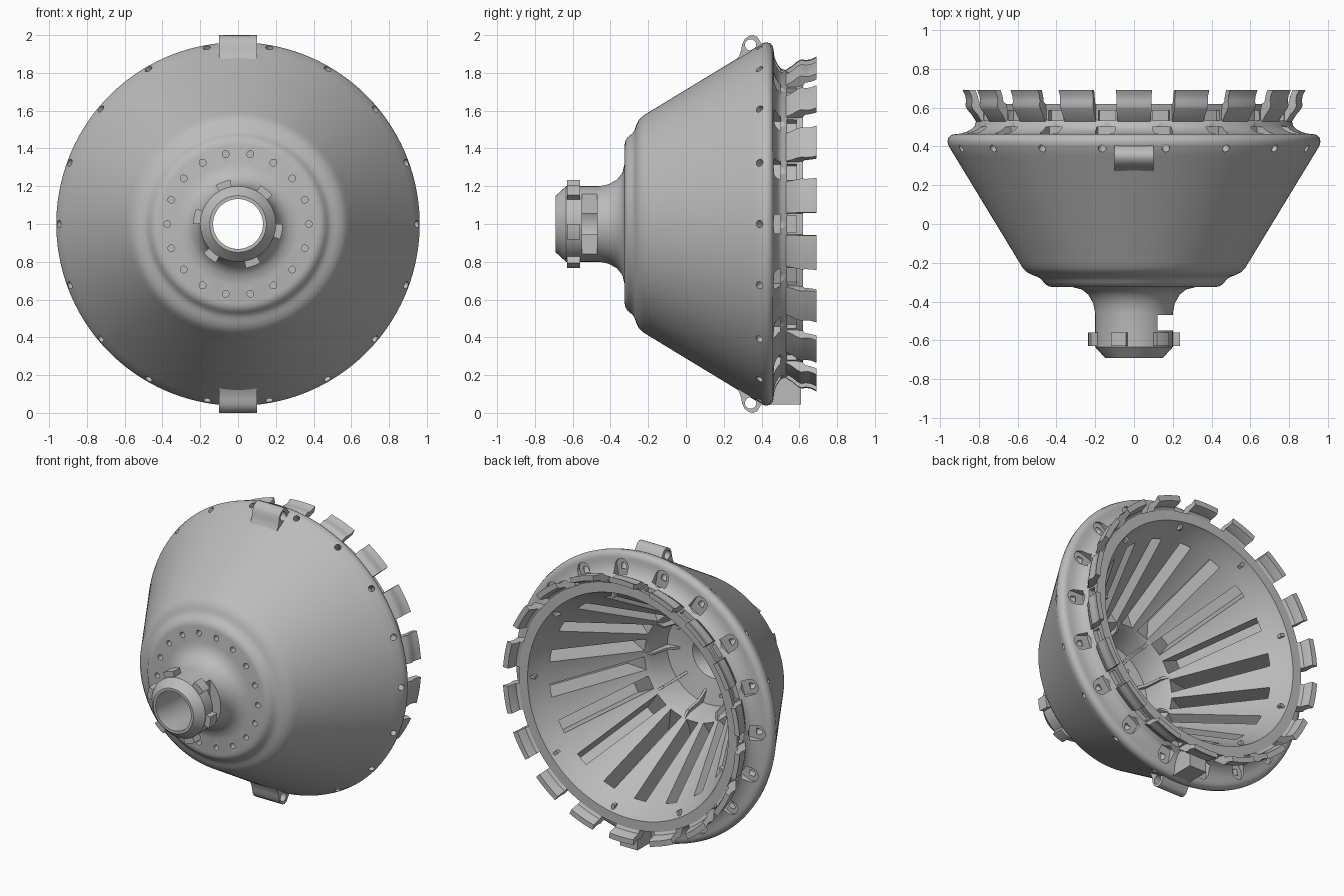
import bpy, bmesh, math
from mathutils import Vector

cube = bpy.data.objects.get("Cube")
if cube:
    bpy.data.objects.remove(cube, do_unlink=True)

grey = bpy.data.materials.new("cast grey")
grey.use_nodes = True
colour = (0.5, 0.5, 0.5, 1)
grey.diffuse_color = colour
grey.node_tree.nodes["Principled BSDF"].inputs["Base Color"].default_value = colour

PITCH = math.radians(20)
SEGS = 180
AROUND = [i * PITCH for i in range(18)]           # in line with the teeth
BETWEEN = [(i + 0.5) * PITCH for i in range(18)]  # in line with the gaps


def place(r, y, angle, t=0):
    """Radius, depth and sideways offset at an angle measured from the top."""
    s, c = math.sin(angle), math.cos(angle)
    return Vector((r * s + t * c, y, 1 + r * c - t * s))


def activate(ob):
    bpy.ops.object.select_all(action='DESELECT')
    ob.select_set(True)
    bpy.context.view_layer.objects.active = ob


def smooth(ob):
    activate(ob)
    bpy.ops.object.shade_smooth_by_angle(angle=math.radians(38))


def finish(name, bm):
    bmesh.ops.recalc_face_normals(bm, faces=bm.faces)
    mesh = bpy.data.meshes.new(name)
    bm.to_mesh(mesh)
    bm.free()
    ob = bpy.data.objects.new(name, mesh)
    bpy.context.collection.objects.link(ob)
    mesh.materials.append(grey)
    smooth(ob)
    return ob


def loft(bm, rings, wrap):
    """Skin a row of closed outlines, capping the ends unless they wrap."""
    n = len(rings[0])
    pairs = list(zip(rings, rings[1:])) + ([(rings[-1], rings[0])] if wrap else [])
    for a, b in pairs:
        for k in range(n):
            bm.faces.new((a[k], a[(k + 1) % n], b[(k + 1) % n], b[k]))
    if not wrap:
        bm.faces.new(rings[0])
        bm.faces.new(rings[-1])


def revolve(name, outline):
    bm = bmesh.new()
    rings = [[bm.verts.new(place(r, y, math.tau * i / SEGS)) for r, y in outline]
             for i in range(SEGS)]
    loft(bm, rings, True)
    return finish(name, bm)


def arcs(name, outline, angles, half, steps=6):
    """Sweep an outline through a short arc at every angle."""
    bm = bmesh.new()
    for a in angles:
        rings = [[bm.verts.new(place(r, y, a + half * (2 * i / steps - 1))) for r, y in outline]
                 for i in range(steps + 1)]
        loft(bm, rings, False)
    return finish(name, bm)


def blocks(name, outline, angles, width):
    """Extrude an outline sideways at every angle."""
    bm = bmesh.new()
    for a in angles:
        rings = [[bm.verts.new(place(r, y, a, t)) for r, y in outline]
                 for t in (-width / 2, width / 2)]
        loft(bm, rings, False)
    return finish(name, bm)


def rect(r0, r1, y0, y1):
    return [(r0, y0), (r1, y0), (r1, y1), (r0, y1)]


def rods(name, ends, radius, sides=16):
    bm = bmesh.new()
    for a, b in ends:
        d = b - a
        m = d.to_track_quat('Z', 'Y').to_matrix().to_4x4()
        m.translation = (a + b) / 2
        bmesh.ops.create_cone(bm, cap_ends=True, segments=sides, radius1=radius,
                              radius2=radius, depth=d.length, matrix=m)
    return finish(name, bm)


def cut(ob, cutter):
    cutter.hide_render = True
    mod = ob.modifiers.new("cut", 'BOOLEAN')
    mod.operation, mod.solver, mod.object = 'DIFFERENCE', 'EXACT', cutter
    activate(ob)
    bpy.ops.object.modifier_apply(modifier=mod.name)
    bpy.data.objects.remove(cutter, do_unlink=True)


# Body: spout, stepped front, cone, rolled rim, rear collar, inner cone and cup
body = revolve("body", [
    (.132, -.69), (.15, -.69), (.2, -.635), (.2, -.46), (.21, -.41), (.235, -.365),
    (.27, -.337), (.32, -.325), (.42, -.325), (.44, -.321), (.457, -.311), (.469, -.297),
    (.481, -.283), (.498, -.272), (.52, -.265), (.55, -.25), (.573, -.228), (.59, -.2),
    (.924, .35), (.955, .4), (.962, .425), (.956, .447), (.94, .46), (.92, .464),
    (.895, .466), (.865, .475), (.838, .49), (.82, .507), (.815, .53), (.808, .537),
    (.806, .58), (.815, .62), (.75, .62), (.743, .6), (.7, .53), (.37, -.05), (.335, -.11),
    (.315, -.25), (.15, -.285), (.132, -.33)])

# Rounded screw pockets behind the rim, each with a hole through the cone
cut(body, blocks("pocket_cutters", rect(.785, .865, .45, .5), BETWEEN, .1))
cut(body, rods("pocket_end_cutters",
               [(place(.866, .45, a), place(.866, .56, a)) for a in BETWEEN], .05, 24))
cut(body, rods("rim_hole_cutters",
               [(place(.99, .363, a), place(.845, .452, a)) for a in BETWEEN], .02))
cut(body, blocks("collar_notch_cutters", rect(.775, .85, .535, .585), BETWEEN, .09))
cut(body, rods("front_hole_cutters",
               [(place(.375, -.4, a), place(.375, -.2, a)) for a in BETWEEN], .018))
cut(body, blocks("spout_slot_cutter", rect(.12, .3, -.55, -.47), [math.pi / 2], .4))

# Deep slots in the inner cone
cut(body, blocks("slot_cutters", [(.33, -.06), (.65, .505), (.86, .39), (.55, -.14)], AROUND, .085))
smooth(body)

# Fins inside the cup and small tabs inside the back opening
blocks("cup_fins", [(.22, -.28), (.33, -.26), (.37, -.06), (.31, -.1), (.29, -.2)],
       BETWEEN[::2], .015)
blocks("opening_tabs", rect(.71, .755, .57, .6), BETWEEN[::2], .02)

# Thin hooked teeth around the collar
arcs("collar_teeth", [(.795, .515), (.818, .53), (.84, .565), (.862, .59), (.872, .61),
                      (.868, .635), (.872, .662), (.886, .69), (.85, .69), (.838, .66),
                      (.832, .63), (.8, .61)], AROUND, math.radians(6))

# Lugs around the spout
arcs("spout_lugs", rect(.19, .237, -.63, -.56),
     [math.radians(40 + 60 * i) for i in range(6)], math.radians(10), 4)

# Eyelet clips at the top and bottom of the cone
clips = blocks("eyelet_clips", [(.85, .285), (.872, .272), (.9, .286), (.925, .293), (.955, .298),
                                (.98, .312), (.996, .335), (1.0, .355), (.99, .378),
                                (.965, .393), (.945, .41), (.9, .4)], [0, math.pi], .2)
cut(clips, rods("eyelet_cutters", [(place(.948, .342, a, -.2), place(.948, .342, a, .2))
                                   for a in (0, math.pi)], .03, 24))
smooth(clips)

# Stop block under the collar
blocks("stop_block", rect(.8, .955, .44, .61), [math.pi], .13)
